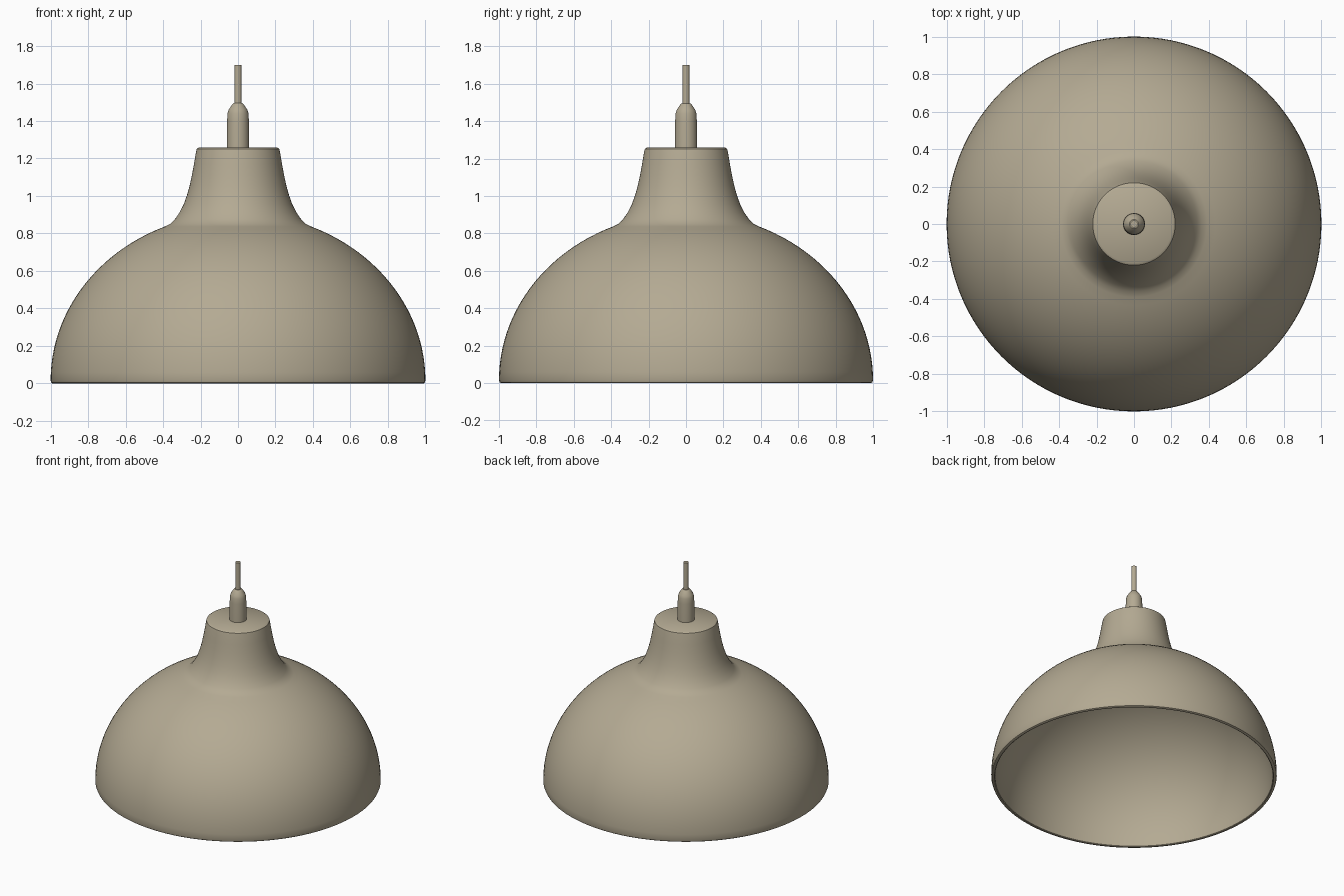
import bpy, bmesh, math

if "Cube" in bpy.data.objects:
    bpy.data.objects.remove(bpy.data.objects["Cube"])

mat = bpy.data.materials.new("warm_grey")
mat.diffuse_color = (0.456, 0.402, 0.292, 1.0)
mat.use_nodes = True
mat.node_tree.nodes["Principled BSDF"].inputs["Base Color"].default_value = mat.diffuse_color


def lathe(name, profile, segments):
    """Spin a closed (r, z) profile around the z axis; r = 0 becomes a pole."""
    bm = bmesh.new()
    verts = [bm.verts.new((r, 0, z)) for r, z in profile]
    edges = [bm.edges.new(p) for p in zip(verts, verts[1:])]
    if profile[0][0] > 0 and profile[-1][0] > 0:
        edges.append(bm.edges.new((verts[-1], verts[0])))
    bmesh.ops.spin(bm, geom=verts + edges, cent=(0, 0, 0), axis=(0, 0, 1),
                   angle=2 * math.pi, steps=segments, use_merge=True)
    bmesh.ops.remove_doubles(bm, verts=bm.verts, dist=1e-5)
    bmesh.ops.recalc_face_normals(bm, faces=bm.faces)
    mesh = bpy.data.meshes.new(name)
    bm.to_mesh(mesh)
    bm.free()
    obj = bpy.data.objects.new(name, mesh)
    bpy.context.collection.objects.link(obj)
    mesh.materials.append(mat)
    bpy.ops.object.select_all(action='DESELECT')
    obj.select_set(True)
    bpy.context.view_layer.objects.active = obj
    bpy.ops.object.shade_smooth_by_angle(angle=math.radians(35))
    return obj


def dome(radius, height, r_end, n=24):
    """Elliptical dome curve from the rim up to radius r_end."""
    top = math.acos(r_end / radius)
    return [(radius * math.cos(top * i / n), 0.015 + height * math.sin(top * i / n))
            for i in range(n + 1)]


# Hollow shade: outer dome, flared neck and cap, then back down the inside
neck = [(0.36, 0.852), (0.336, 0.877), (0.312, 0.912), (0.29, 0.955), (0.272, 1.005),
        (0.258, 1.055), (0.246, 1.11), (0.235, 1.17), (0.224, 1.235),
        (0.220, 1.252), (0.208, 1.26)]
inner_neck = [(0.0, 1.24), (0.204, 1.24), (0.215, 1.17), (0.226, 1.11),
              (0.238, 1.055), (0.252, 1.005), (0.27, 0.95), (0.292, 0.9),
              (0.318, 0.862), (0.345, 0.835)]
shade = ([(0.0, 1.26)] + neck[::-1] + dome(1.0, 0.893, 0.39)[::-1]
         + [(0.996, 0.004), (0.99, 0.0), (0.978, 0.0), (0.973, 0.004)]
         + dome(0.972, 0.873, 0.38) + inner_neck[::-1])
lathe("lamp_shade", shade, 128)

# Cord grip on top of the cap
lathe("cord_grip", [(0.0, 1.25), (0.06, 1.25), (0.06, 1.275), (0.058, 1.40),
                    (0.056, 1.44), (0.05, 1.46), (0.03, 1.49),
                    (0.024, 1.496), (0.0, 1.496)], 32)

# Hanging cord
lathe("cord", [(0.0, 1.48), (0.019, 1.48), (0.019, 1.70), (0.0, 1.70)], 20)
